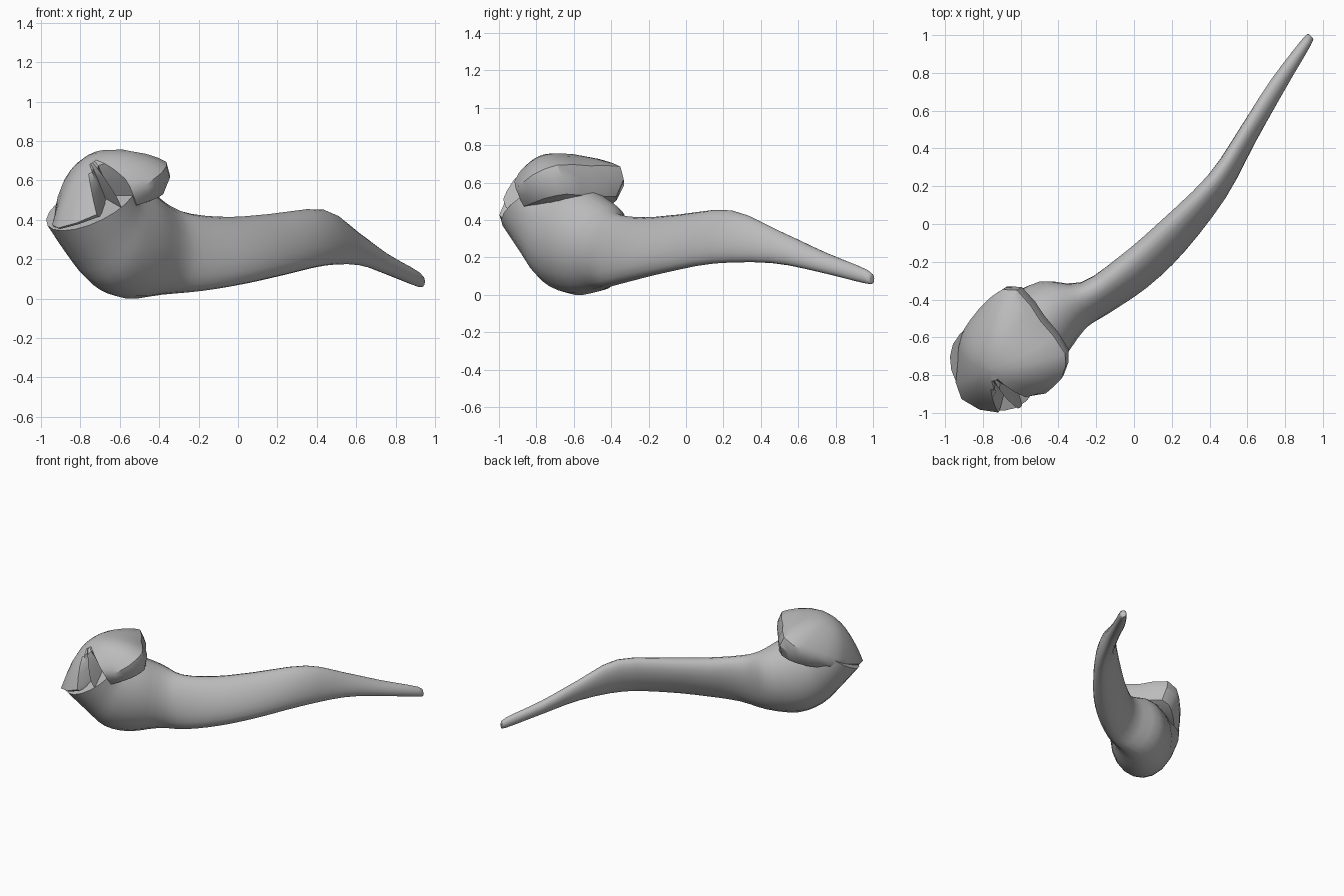
import bpy, bmesh
from math import sin, cos, pi, radians, sqrt
from mathutils import Vector

cube = bpy.data.objects.get("Cube")
if cube:
    bpy.data.objects.remove(cube)

# One plain grey
grey = bpy.data.materials.new("plain grey")
grey.use_nodes = True
colour = (0.5, 0.5, 0.5, 1)
grey.diffuse_color = colour
grey.node_tree.nodes["Principled BSDF"].inputs["Base Color"].default_value = colour


def place(t, s, z):
    """Diagonal frame: t runs along the body, s across it."""
    return Vector(((t + s) / sqrt(2), (t - s) / sqrt(2), z))


def smooth_rows(rows, steps):
    """Fill in rows between the given ones along a smooth curve."""
    out = []
    for i in range(len(rows) - 1):
        quad = [rows[max(0, min(len(rows) - 1, i + k))] for k in (-1, 0, 1, 2)]
        for j in range(steps):
            u = j / steps
            out.append([b + (c - a) * u / 2 + (a - 2.5 * b + 2 * c - d / 2) * u * u
                        + (1.5 * (b - c) + (d - a) / 2) * u ** 3
                        for a, b, c, d in zip(*quad)])
    return out + [rows[-1]]


def loft(name, rings, angle):
    """Skin closed rings of equal length and cap both ends."""
    bm = bmesh.new()
    loops = [[bm.verts.new(p) for p in ring] for ring in rings]
    n = len(loops[0])
    for a, b in zip(loops, loops[1:]):
        for i in range(n):
            j = (i + 1) % n
            bm.faces.new((a[i], a[j], b[j], b[i]))
    bm.faces.new(loops[0])
    bm.faces.new(loops[-1])
    bmesh.ops.recalc_face_normals(bm, faces=bm.faces)
    mesh = bpy.data.meshes.new(name)
    bm.to_mesh(mesh)
    bm.free()
    mesh.materials.append(grey)
    obj = bpy.data.objects.new(name, mesh)
    bpy.context.collection.objects.link(obj)
    bpy.ops.object.select_all(action='DESELECT')
    obj.select_set(True)
    bpy.context.view_layer.objects.active = obj
    bpy.ops.object.shade_smooth_by_angle(angle=radians(angle))


# Body and tail: top t, top z, bottom t, bottom z, side centre, half width, lean
SECTIONS = [
    (1.365, .09, 1.365, .07, -.04, .012, 0),
    (1.33, .135, 1.33, .06, -.035, .028, 0),
    (1.05, .23, 1.05, .12, .02, .046, .01),
    (.78, .34, .76, .17, .09, .053, .02),
    (.48, .452, .42, .168, .17, .068, .035),
    (.09, .43, .09, .12, .19, .09, .05),
    (-.18, .415, -.18, .075, .177, .1, .05),
    (-.42, .43, -.42, .04, .13, .105, .04),
    (-.55, .48, -.6, .02, .035, .175, .02),
    (-.71, .56, -.82, .0, .02, .22, 0),
    (-.8, .59, -1, .06, .02, .23, 0),
    (-.84, .6, -1.13, .19, .01, .24, 0),
    (-.86, .62, -1.27, .345, .01, .25, 0),
]
body = []
for tt, zt, tb, zb, s, w, lean in smooth_rows(SECTIONS, 3):
    ring = []
    for i in range(20):
        a = 2 * pi * i / 20
        k = (1 + cos(a)) / 2
        ring.append(place(tb + (tt - tb) * k, s + w * sin(a) - lean * cos(a),
                          zb + (zt - zb) * k))
    body.append(ring)
loft("body_and_tail", body, 50)

# Tilted cap. Rim: angle, radius, share kept where the front edge is split
RIM = [(0, .36, 1), (18, .345, 1), (36, .32, 1), (45, .315, .45), (52, .31, .27),
       (60, .305, .95), (72, .295, .28), (82, .29, .85), (95, .295, 1), (106, .31, 1),
       (117, .335, 1), (130, .35, 1), (142, .355, 1), (160, .325, 1), (180, .315, 1),
       (195, .35, 1), (210, .4, 1), (222, .385, 1), (232, .345, 1), (248, .295, 1),
       (266, .265, 1), (286, .258, 1), (306, .255, 1), (328, .27, 1), (345, .325, 1)]
tilt = radians(30)
centre = place(-.99, .01, .54)
forward = place(-cos(tilt), 0, -sin(tilt))
side = place(0, 1, .1)
normal = place(-sin(tilt), 0, cos(tilt))
PROFILE = [(.02, .195), (.2, .188), (.4, .166), (.6, .128), (.8, .073), (.93, .026),
           (1, -.005), (.98, -.05), (.82, -.095), (.3, -.1)]
cap = []
for r, h in PROFILE:
    ring = []
    for deg, rim, share in RIM:
        a = radians(deg)
        # Rounder towards the crown
        rad = min(r, share) * (rim * r + .31 * (1 - r))
        drop = h * (1 - (.75 if h < 0 else .15 * r) * cos(a))
        ring.append(centre + forward * (rad * cos(a)) + side * (rad * sin(a))
                    + normal * drop)
    cap.append(ring)
loft("cap", cap, 35)
